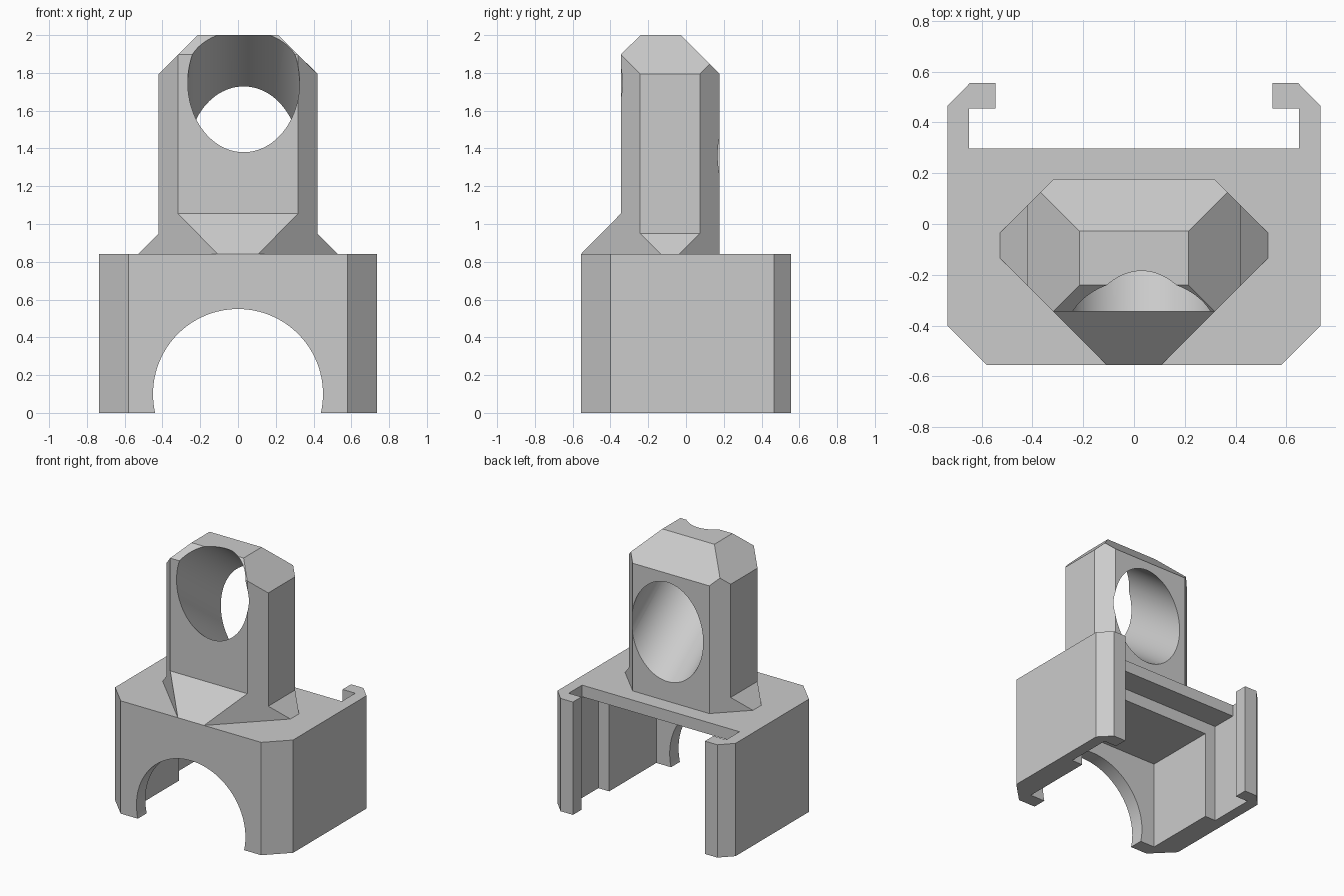
import bpy, bmesh, math
from mathutils import Vector, Matrix

if "Cube" in bpy.data.objects:
    bpy.data.objects.remove(bpy.data.objects["Cube"])


def prism(name, pts, axis, lo, hi):
    """Extrude a 2D profile along an axis: x -> (y,z), y -> (x,z), z -> (x,y)."""
    place = {'x': lambda p, d: (d, p[0], p[1]),
             'y': lambda p, d: (p[0], d, p[1]),
             'z': lambda p, d: (p[0], p[1], d)}[axis]
    bm = bmesh.new()
    face = bm.faces.new([bm.verts.new(place(p, lo)) for p in pts])
    top = bmesh.ops.extrude_face_region(bm, geom=[face])['geom']
    shift = Vector(place((0, 0), hi - lo))
    bmesh.ops.translate(bm, vec=shift, verts=[v for v in top if isinstance(v, bmesh.types.BMVert)])
    bmesh.ops.recalc_face_normals(bm, faces=bm.faces)
    return to_object(name, bm)


def rod(name, centre, direction, radius, length):
    """Cylinder around a centre point along a direction."""
    bm = bmesh.new()
    rot = Vector(direction).to_track_quat('Z', 'Y').to_matrix().to_4x4()
    bmesh.ops.create_cone(bm, cap_ends=True, segments=96, radius1=radius, radius2=radius,
                          depth=length, matrix=Matrix.Translation(centre) @ rot)
    return to_object(name, bm)


def to_object(name, bm):
    mesh = bpy.data.meshes.new(name)
    bm.to_mesh(mesh)
    bm.free()
    ob = bpy.data.objects.new(name, mesh)
    bpy.context.collection.objects.link(ob)
    return ob


def combine(ob, other, operation):
    """Apply a boolean and remove the helper object."""
    mod = ob.modifiers.new(operation, 'BOOLEAN')
    mod.operation, mod.object, mod.solver = operation, other, 'EXACT'
    bpy.context.view_layer.objects.active = ob
    bpy.ops.object.modifier_apply(modifier=mod.name)
    bpy.data.objects.remove(other, do_unlink=True)


def mirrored(half):
    """Complete a right-hand profile with its left-hand mirror."""
    return half + [(-x, y) for x, y in reversed(half)]


def box(name, x, y0, y1, z0, z1):
    return prism(name, [(y0, z0), (y1, z0), (y1, z1), (y0, z1)], 'x', -x, x)


def smooth(ob):
    bpy.ops.object.select_all(action='DESELECT')
    ob.select_set(True)
    bpy.context.view_layer.objects.active = ob
    bpy.ops.object.shade_smooth_by_angle(angle=math.radians(20))


TOP = 0.842

# Clip-on base: chamfered block with a stepped cavity and rear hooks
base = prism('clip_base', mirrored([(0.58, -0.555), (0.735, -0.40), (0.735, 0.465), (0.647, 0.555)]),
             'z', 0, TOP)
slot = [(0.455, -1), (0.455, 1.5), (0.297, 1.5), (0.297, 0.755), (0.106, 0.755), (0.106, -1)]
combine(base, prism('slot_cutter', slot, 'x', -0.65, 0.65), 'DIFFERENCE')
combine(base, box('mouth_cutter', 0.545, 0.40, 0.70, -0.8, 1.8), 'DIFFERENCE')
combine(base, box('cavity_cutter', 0.56, -0.45, 0.20, -0.9, 0.665), 'DIFFERENCE')
# Front arch
combine(base, rod('arch_cutter', (0, -0.55, 0.10), (0, 1, 0), 0.45, 0.3), 'DIFFERENCE')
smooth(base)

# Upright holder: side profile, front profile and diagonal plan intersected
side = [(-0.555, TOP), (0.177, TOP), (0.177, 1.795), (-0.028, 2.0),
        (-0.241, 2.0), (-0.345, 1.897), (-0.345, 1.055)]
holder = prism('upright_holder', side, 'x', -0.8, 0.8)
front = [(0.68, 0.69), (0.42, 0.95), (0.42, 1.795), (0.21, 2.005), (0.15, 2.1)]
front = [(0.68, 0.69), (0.42, 0.95), (0.42, 1.795), (0.115, 2.1)]
combine(holder, prism('front_profile', mirrored(front), 'y', -1, 1), 'INTERSECT')
plan = [(0.0, -0.663), (0.578, -0.085), (0.0, 0.493), (-0.578, -0.085)]
combine(holder, prism('plan_profile', plan, 'z', 0.5, 2.5), 'INTERSECT')
# Tilted through hole
combine(holder, rod('hole_cutter', (0.03, -0.085, 1.555), (0, 0.8, -0.6), 0.296, 2.0), 'DIFFERENCE')
smooth(holder)
